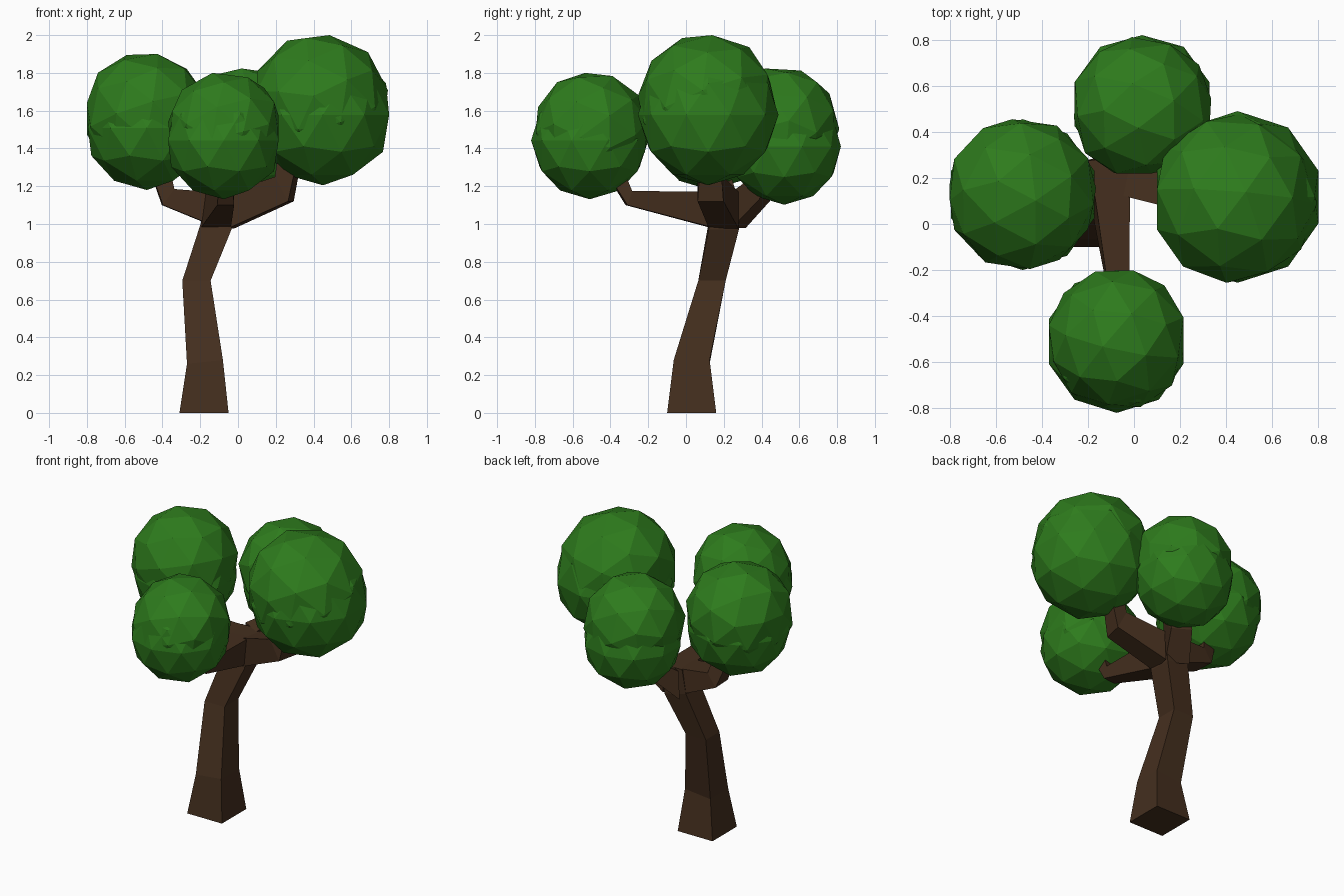
import bpy, bmesh
from mathutils import Vector, Euler

if "Cube" in bpy.data.objects:
    bpy.data.objects.remove(bpy.data.objects["Cube"])


def material(name, color):
    m = bpy.data.materials.new(name)
    m.diffuse_color = (*color, 1)
    m.use_nodes = True
    m.node_tree.nodes["Principled BSDF"].inputs["Base Color"].default_value = m.diffuse_color
    return m


BARK = material("bark", (0.058, 0.028, 0.013))
LEAF = material("leaves", (0.027, 0.2, 0.012))


def finish(bm, name, mat):
    bmesh.ops.recalc_face_normals(bm, faces=bm.faces)
    mesh = bpy.data.meshes.new(name)
    bm.to_mesh(mesh)
    bm.free()
    mesh.materials.append(mat)
    obj = bpy.data.objects.new(name, mesh)
    bpy.context.collection.objects.link(obj)


def loft(name, rings):
    """Skin four-sided rings into a closed, flat-faced limb."""
    bm = bmesh.new()
    loops = [[bm.verts.new(p) for p in ring] for ring in rings]
    for a, b in zip(loops, loops[1:]):
        for i in range(4):
            j = (i + 1) % 4
            bm.faces.new((a[i], a[j], b[j], b[i]))
    bm.faces.new(loops[0])
    bm.faces.new(loops[-1])
    finish(bm, name, BARK)


def branch(name, sections):
    """Each section is (bottom point, top point, half width)."""
    d = Vector(sections[1][0]) - Vector(sections[0][0])
    side = Vector((-d.y, d.x, 0)).normalized()
    rings = []
    for low, high, w in sections:
        low, high, s = Vector(low), Vector(high), side * w
        rings.append([low - s, low + s, high + s, high - s])
    loft(name, rings)


def foliage(name, center, radius, crown, crown_radius, tilt, lo, hi):
    """Upright icosphere with a tilted one swelling out of its top."""
    bm = bmesh.new()
    for c, r, rot in ((center, radius, (0, 0, 0)), (crown, crown_radius, tilt)):
        new = bmesh.ops.create_icosphere(bm, subdivisions=2, radius=r)["verts"]
        m = Euler(rot).to_matrix()
        for v in new:
            p = m @ v.co + Vector(c)
            v.co = [min(max(p[i], lo[i]), hi[i]) for i in range(3)]
    finish(bm, name, LEAF)


# trunk: x0, x1, y0, y1, z at left, z at right
TRUNK = [(-.31, -.05, -.10, .16, 0, 0),
         (-.27, -.08, -.065, .125, .26, .28),
         (-.295, -.145, .065, .21, .70, .70),
         (-.195, -.035, .12, .28, 1.01, .97),
         (-.17, -.02, .14, .285, 1.17, 1.17)]
loft("trunk", [[(x0, y0, zl), (x1, y0, zr), (x1, y1, zr), (x0, y1, zl)]
               for x0, x1, y0, y1, zl, zr in TRUNK])

# branches: root, elbow, tip
branch("left_branch", [((-.18, .2, 1.01), (-.15, .2, 1.17), .08),
                       ((-.40, .19, 1.10), (-.34, .19, 1.185), .07),
                       ((-.45, .18, 1.24), (-.36, .18, 1.28), .05)])
branch("front_branch", [((-.115, .12, .985), (-.095, .15, 1.17), .078),
                        ((-.065, -.315, 1.10), (-.065, -.29, 1.175), .045),
                        ((-.065, -.39, 1.22), (-.065, -.32, 1.25), .035)])
branch("right_branch", [((-.04, .2, .975), (-.03, .2, 1.17), .08),
                        ((.28, .13, 1.12), (.21, .13, 1.25), .07),
                        ((.32, .13, 1.32), (.22, .13, 1.34), .055)])
branch("back_branch", [((-.11, .28, .98), (-.1, .28, 1.17), .075),
                       ((-.03, .42, 1.13), (-.04, .33, 1.21), .065),
                       ((.0, .46, 1.25), (.0, .36, 1.28), .05)])

# foliage balls
foliage("left_foliage", (-.483, .128, 1.508), .328, (-.49, .13, 1.58), .335,
        (.5, .6, .3), (-.8, -.2, 1.18), (-.165, .455, 1.90))
foliage("front_foliage", (-.075, -.51, 1.443), .312, (-.07, -.5, 1.5), .31,
        (.5, -.4, .6), (-.37, -.82, 1.13), (.215, -.2, 1.80))
foliage("right_foliage", (.45, .117, 1.578), .373, (.43, .11, 1.645), .37,
        (-.4, .6, .2), (.10, -.255, 1.205), (.80, .49, 2.0))
foliage("back_foliage", (.035, .52, 1.41), .308, (.035, .5, 1.52), .315,
        (.6, .3, .4), (-.26, .22, 1.10), (.335, .82, 1.83))
